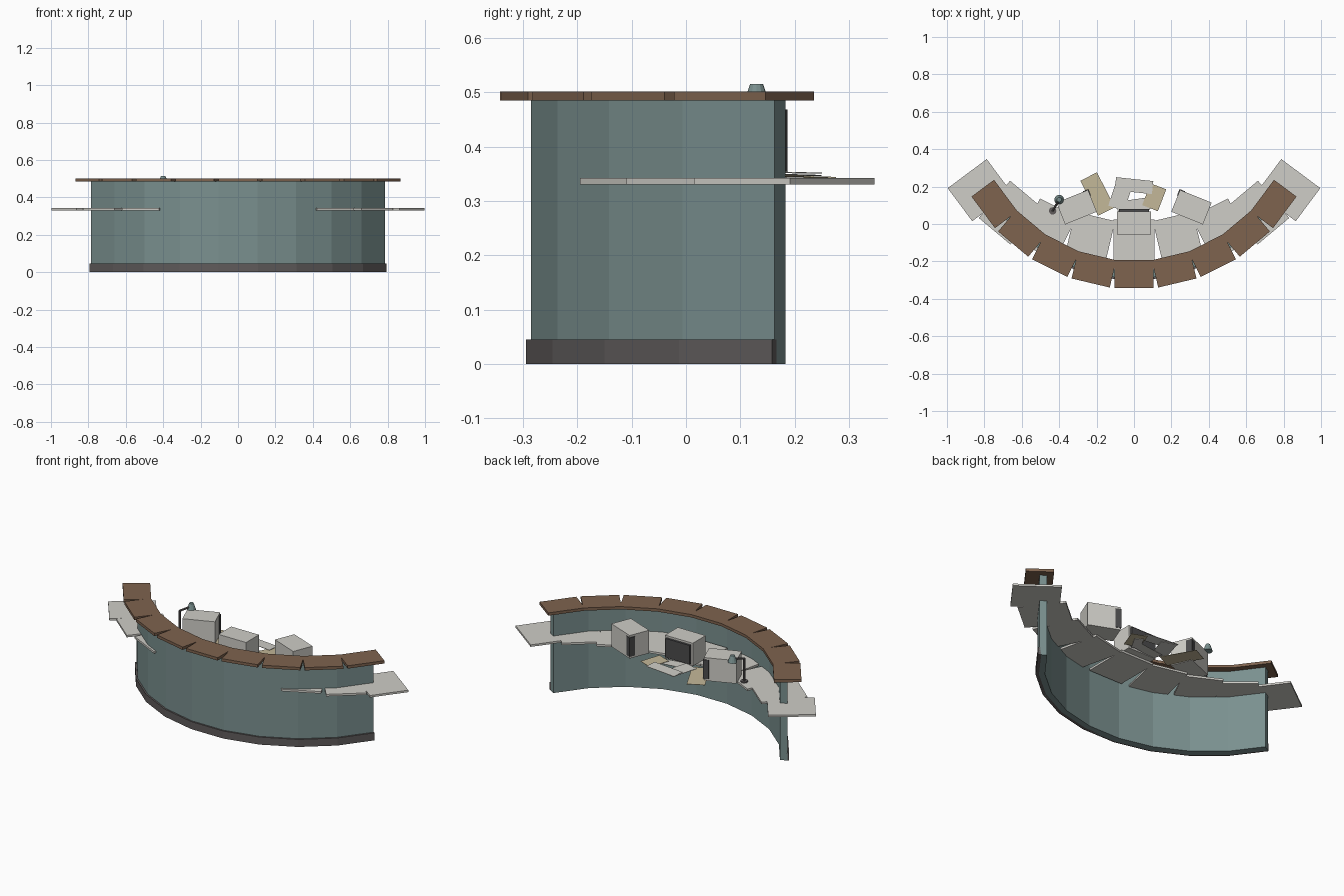
import bpy, bmesh, math
from mathutils import Matrix, Vector

if "Cube" in bpy.data.objects:
    bpy.data.objects.remove(bpy.data.objects["Cube"])


def material(name, r, g, b):
    m = bpy.data.materials.new(name)
    m.diffuse_color = (r, g, b, 1)
    m.use_nodes = True
    m.node_tree.nodes["Principled BSDF"].inputs["Base Color"].default_value = m.diffuse_color
    return m


TEAL = material("muted teal", .195, .28, .275)
BROWN = material("wood brown", .21, .125, .077)
GREY = material("light grey", .62, .61, .57)
DARK = material("dark grey", .115, .105, .105)
SCREEN = material("screen black", .07, .07, .072)
TAN = material("tan paper", .54, .47, .31)

STEP = math.radians(120 / 9)


def finish(bm, name, mat):
    bmesh.ops.recalc_face_normals(bm, faces=bm.faces)
    me = bpy.data.meshes.new(name)
    bm.to_mesh(me)
    bm.free()
    me.materials.append(mat)
    ob = bpy.data.objects.new(name, me)
    bpy.context.collection.objects.link(ob)
    return ob


def add_box(bm, centre, size, rot=0.0, tilt=0.0):
    m = (Matrix.Translation(centre) @ Matrix.Rotation(rot, 4, 'Z')
         @ Matrix.Rotation(tilt, 4, 'X') @ Matrix.Diagonal((*size, 1)))
    bmesh.ops.create_cube(bm, size=1, matrix=m)


def box(name, mat, centre, size, rot=0.0, tilt=0.0):
    bm = bmesh.new()
    add_box(bm, centre, size, rot, tilt)
    return finish(bm, name, mat)


def curved_wall(name, mat, r_in, r_out, yc, z0, z1):
    """Nine-sided arc of 120 degrees, bulging towards the front."""
    bm = bmesh.new()
    rings = []
    for i in range(10):
        a = (i - 4.5) * STEP
        s, c = math.sin(a), math.cos(a)
        rings.append([bm.verts.new((r * s, yc - r * c, z))
                      for r, z in ((r_in, z0), (r_out, z0), (r_out, z1), (r_in, z1))])
    for p, q in zip(rings, rings[1:]):
        for j in range(4):
            k = (j + 1) % 4
            bm.faces.new((p[j], p[k], q[k], q[j]))
    bm.faces.new(rings[0])
    bm.faces.new(rings[-1])
    return finish(bm, name, mat)


def slab_arc(name, mat, rx, ry, yc, size, z):
    """Nine overlapping boards fanned along an arc."""
    bm = bmesh.new()
    for k in range(-4, 5):
        a = k * STEP
        add_box(bm, (rx * math.sin(a), yc - ry * math.cos(a), z), size, a)
    return finish(bm, name, mat)


def rod(name, mat, a, b, r1, r2, sides):
    a, b = Vector(a), Vector(b)
    d = b - a
    m = (Matrix.Translation((a + b) / 2)
         @ d.to_track_quat('Z', 'Y').to_matrix().to_4x4())
    bm = bmesh.new()
    bmesh.ops.create_cone(bm, cap_ends=True, segments=sides, radius1=r1,
                          radius2=r2, depth=d.length, matrix=m)
    return finish(bm, name, mat)


# Desk body
curved_wall("front_wall", TEAL, .868, .9085, .617, 0, .487)
curved_wall("kick_base", DARK, .90, .918, .617, 0, .045)
slab_arc("counter_top", BROWN, .93, .93, .6625, (.21, .15, .017), .4935)
slab_arc("work_surface", GREY, 1.03, .71, .605, (.22, .26, .012), .336)

# Monitors: the centre one shows its screen, the side ones only its edge
box("centre_monitor", GREY, (0, .006, .411), (.184, .122, .138))
box("centre_screen", SCREEN, (0, .073, .411), (.16, .014, .114))
for side, label in ((1, "right"), (-1, "left")):
    rot = math.radians(-22) * side
    c = Vector((.307 * side, .09, .411))
    box(label + "_monitor", GREY, c, (.182, .126, .138), rot)
    off = Matrix.Rotation(rot, 3, 'Z') @ Vector((-.079 * side, .048, 0))
    box(label + "_screen", SCREEN, c + off, (.032, .036, .114), rot)

# Loose papers
papers = (
    ("tan_paper_left", TAN, -.195, .16, .10, .21, 27, .346),
    ("tan_paper_right", TAN, .108, .143, .09, .125, -21, .348),
    ("paper_back", GREY, .0, .205, .20, .07, -6, .352),
    ("paper_left", GREY, -.07, .16, .09, .16, -18, .349),
    ("paper_front", GREY, -.01, .10, .16, .06, 8, .345),
    ("paper_right", GREY, .085, .13, .05, .10, -30, .343),
)
for name, mat, x, y, w, d, deg, z in papers:
    box(name, mat, (x, y, z), (w, d, .002), math.radians(deg), math.radians(-1.5))

# Desk lamp
rod("lamp_foot", DARK, (-.435, .07, .342), (-.435, .07, .35), .02, .02, 12)
rod("lamp_post", DARK, (-.435, .07, .345), (-.435, .07, .485), .006, .006, 8)
rod("lamp_arm", DARK, (-.435, .07, .482), (-.4, .13, .495), .006, .006, 8)
rod("lamp_shade", TEAL, (-.4, .13, .475), (-.4, .13, .515), .026, .012, 12)
